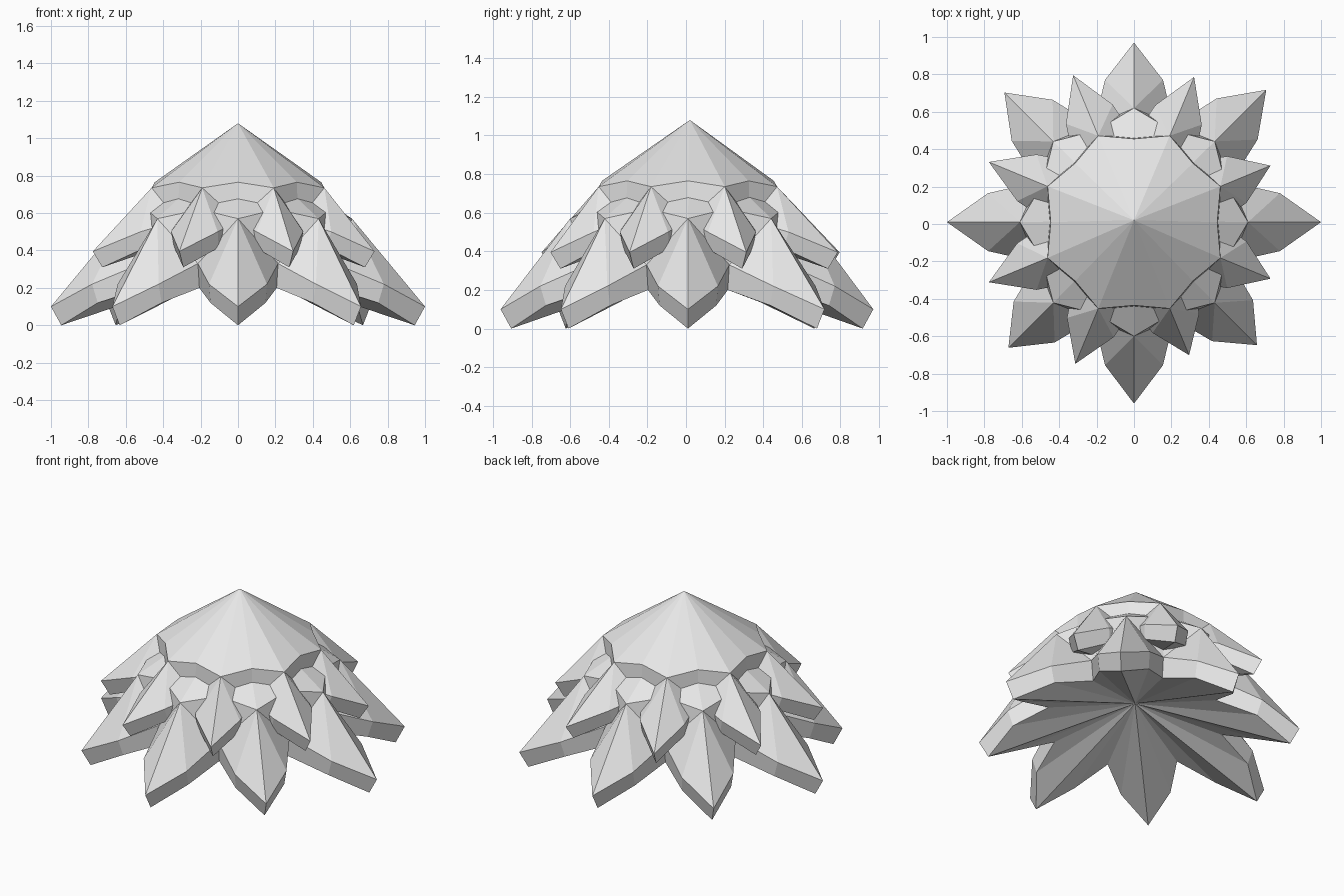
import bpy
import bmesh
from math import sin, cos, radians, atan2, hypot

cube = bpy.data.objects.get("Cube")
if cube:
    bpy.data.objects.remove(cube)

grey = bpy.data.materials.new("pale_grey")
grey.use_nodes = True
colour = (0.8, 0.8, 0.8, 1)
grey.diffuse_color = colour
grey.node_tree.nodes["Principled BSDF"].inputs["Base Color"].default_value = colour


def leaf_layer(name, turn, reaches, p):
    """Closed star of eight pointed leaves below a shallow cone."""
    bm = bmesh.new()

    def point(r, angle, z, side=0):
        a = radians(angle) + atan2(side, r)
        d = hypot(r, side)
        return bm.verts.new((d * cos(a), d * sin(a) + 0.01, z))

    apex = bm.verts.new((0, 0.02, p["apex"]))
    under = bm.verts.new((0, 0.01, p["under"]))
    leaves = []
    for i, reach in enumerate(reaches):
        a = turn + 45 * i
        sr, sw, sz = p["shoulder"]
        nr, nz, nb = p["notch"]
        t = p["thick"]
        sr += (reach - p["tip_r"]) * 0.5
        leaves.append(dict(
            ridge=point(p["ridge"][0], a, p["ridge"][1]),
            valley=point(p["valley"][0], a + 22.5, p["valley"][1]),
            rim=[point(sr, a, sz, -sw), point(reach, a, p["tip_z"]),
                 point(sr, a, sz, sw), point(nr, a + 22.5, nz)],
            low=[point(sr - 0.03, a, sz - t, -sw * 0.95),
                 point(reach - 0.055, a, p["tip_z"] - t),
                 point(sr - 0.03, a, sz - t, sw * 0.95),
                 point(nr - 0.02, a + 22.5, nb)]))

    for i, leaf in enumerate(leaves):
        prev = leaves[i - 1]
        ridge = leaf["ridge"]
        rim = [prev["rim"][3]] + leaf["rim"]
        low = [prev["low"][3]] + leaf["low"]
        # cone facets, then the two sloping halves of the leaf
        bm.faces.new((apex, prev["valley"], ridge))
        bm.faces.new((apex, ridge, leaf["valley"]))
        bm.faces.new((prev["valley"], rim[0], ridge))
        bm.faces.new((ridge, rim[4], leaf["valley"]))
        for j in range(4):
            bm.faces.new((ridge, rim[j], rim[j + 1]))
            bm.faces.new((rim[j], low[j], low[j + 1], rim[j + 1]))
            bm.faces.new((under, low[j + 1], low[j]))
    bmesh.ops.recalc_face_normals(bm, faces=bm.faces)
    mesh = bpy.data.meshes.new(name)
    bm.to_mesh(mesh)
    bm.free()
    mesh.materials.append(grey)
    obj = bpy.data.objects.new(name, mesh)
    bpy.context.collection.objects.link(obj)


# broad lower tier
leaf_layer("lower_leaves", 0,
           [1.0, 1.0, 0.96, 0.98, 1.0, 0.95, 0.97, 0.93],
           dict(apex=0.98, under=0.32, ridge=(0.61, 0.57), valley=(0.53, 0.62),
                shoulder=(0.77, 0.155, 0.22), notch=(0.56, 0.33, 0.2),
                tip_r=0.98, tip_z=0.1, thick=0.1))

# smaller upper tier, turned half a step
leaf_layer("upper_leaves", 22.5,
           [0.79, 0.84, 0.85, 0.84, 0.84, 0.82, 0.77, 0.79],
           dict(apex=1.08, under=0.56, ridge=(0.5, 0.735), valley=(0.445, 0.765),
                shoulder=(0.61, 0.135, 0.5), notch=(0.455, 0.56, 0.46),
                tip_r=0.82, tip_z=0.395, thick=0.085))
